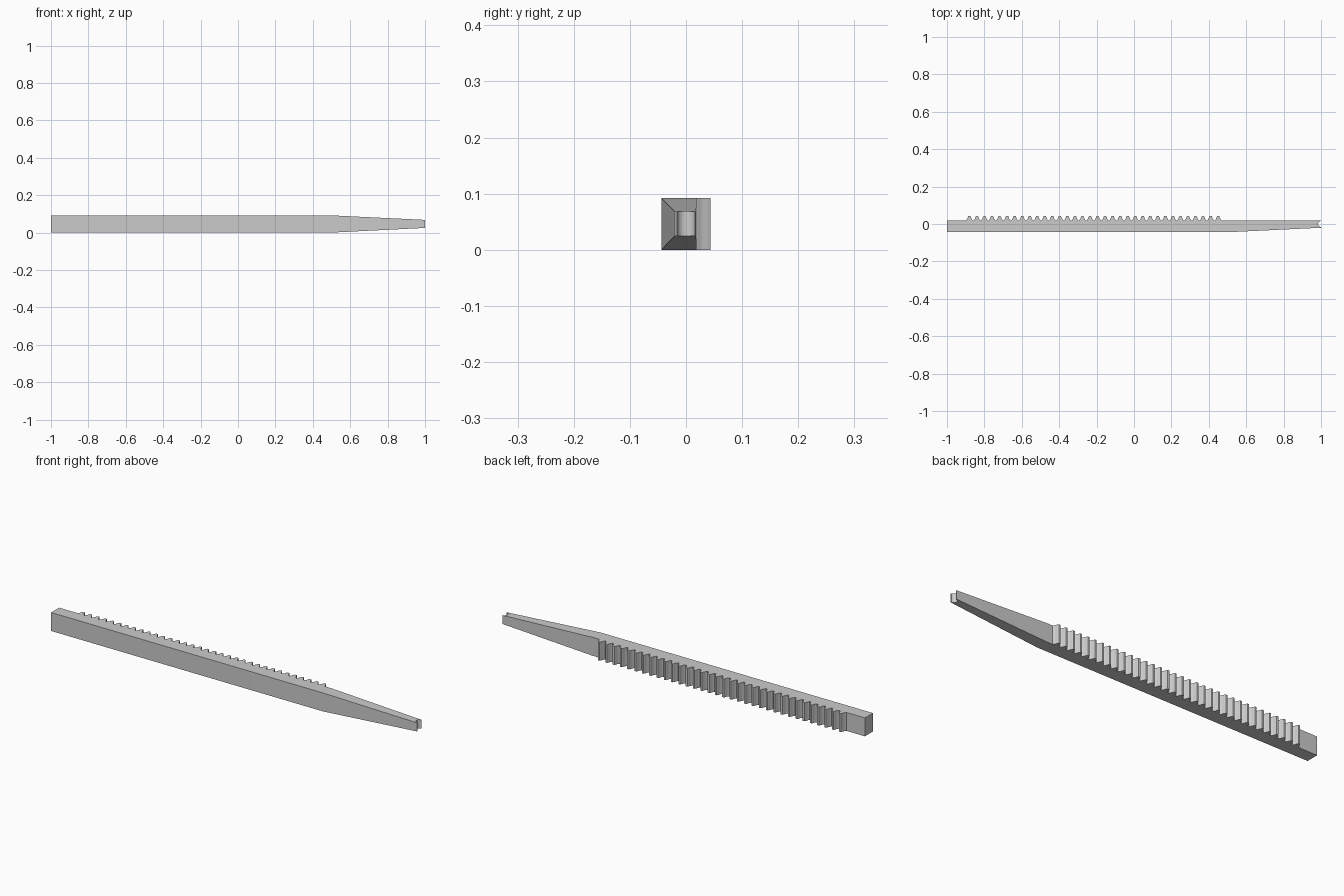
import bpy, bmesh, math

cube = bpy.data.objects.get("Cube")
if cube:
    bpy.data.objects.remove(cube, do_unlink=True)

steel = bpy.data.materials.new("plain grey")
steel.use_nodes = True
GREY = (0.6, 0.6, 0.6, 1)
steel.diffuse_color = GREY
steel.node_tree.nodes["Principled BSDF"].inputs["Base Color"].default_value = GREY

HEIGHT, FRONT, BACK, TIP = 0.092, -0.044, 0.019, 0.044
TAPER_X, PITCH, TEETH, FIRST = 0.5, 0.0403, 34, -0.88


def make(name, bm):
    bmesh.ops.recalc_face_normals(bm, faces=bm.faces)
    mesh = bpy.data.meshes.new(name)
    bm.to_mesh(mesh)
    bm.free()
    mesh.materials.append(steel)
    obj = bpy.data.objects.new(name, mesh)
    bpy.context.collection.objects.link(obj)
    return obj


def prism(bm, outline, bottom, top):
    """Upright solid from an xy outline."""
    face = bm.faces.new([bm.verts.new((x, y, bottom)) for x, y in outline])
    new = bmesh.ops.extrude_face_region(bm, geom=[face])["geom"]
    bmesh.ops.translate(bm, vec=(0, 0, top - bottom),
                        verts=[v for v in new if isinstance(v, bmesh.types.BMVert)])


# Square bar with a tapered end, made from three cross-sections
bm = bmesh.new()
rings = []
for x, y0, y1, z0, z1 in ((-1, FRONT, BACK, 0, HEIGHT),
                          (TAPER_X, FRONT, BACK, 0, HEIGHT),
                          (1, -0.02, 0.018, 0.025, 0.068)):
    rings.append([bm.verts.new((x, y, z)) for y, z in
                  ((y0, z0), (y1, z0), (y1, z1), (y0, z1))])
for a, b in zip(rings, rings[1:]):
    for i in range(4):
        j = (i + 1) % 4
        bm.faces.new((a[i], a[j], b[j], b[i]))
bm.faces.new(rings[0])
bm.faces.new(rings[-1])
bar = make("rack_bar", bm)

# Round groove cut across the narrow end
bm = bmesh.new()
circle = [(1 + 0.016 * math.cos(t * math.tau / 32), 0.016 * math.sin(t * math.tau / 32))
          for t in range(32)]
prism(bm, circle, -0.1, 0.2)
cutter = make("groove_cutter", bm)
cutter.hide_render = True
cutter.hide_viewport = True
cut = bar.modifiers.new("end groove", "BOOLEAN")
cut.operation = "DIFFERENCE"
cut.solver = "EXACT"
cut.object = cutter

# Row of curved gear teeth along the back
half = [(0.018, BACK - 0.002), (0.0165, 0.021), (0.0135, 0.024), (0.0105, 0.03),
        (0.0085, 0.036), (0.0065, 0.041), (0.0045, TIP)]
tooth = half + [(-x, y) for x, y in reversed(half)]
bm = bmesh.new()
for n in range(TEETH):
    centre = FIRST + n * PITCH
    prism(bm, [(centre + x, y) for x, y in tooth], 0, HEIGHT)
teeth = make("rack_teeth", bm)

# Smooth the curved flanks and groove, keep the corners crisp
bpy.context.view_layer.update()
for obj in (bar, teeth):
    bpy.ops.object.select_all(action="DESELECT")
    obj.select_set(True)
    bpy.context.view_layer.objects.active = obj
    if obj.modifiers:
        bpy.ops.object.modifier_apply(modifier="end groove")
    bpy.ops.object.shade_smooth_by_angle(angle=math.radians(30))
bpy.data.objects.remove(cutter, do_unlink=True)
